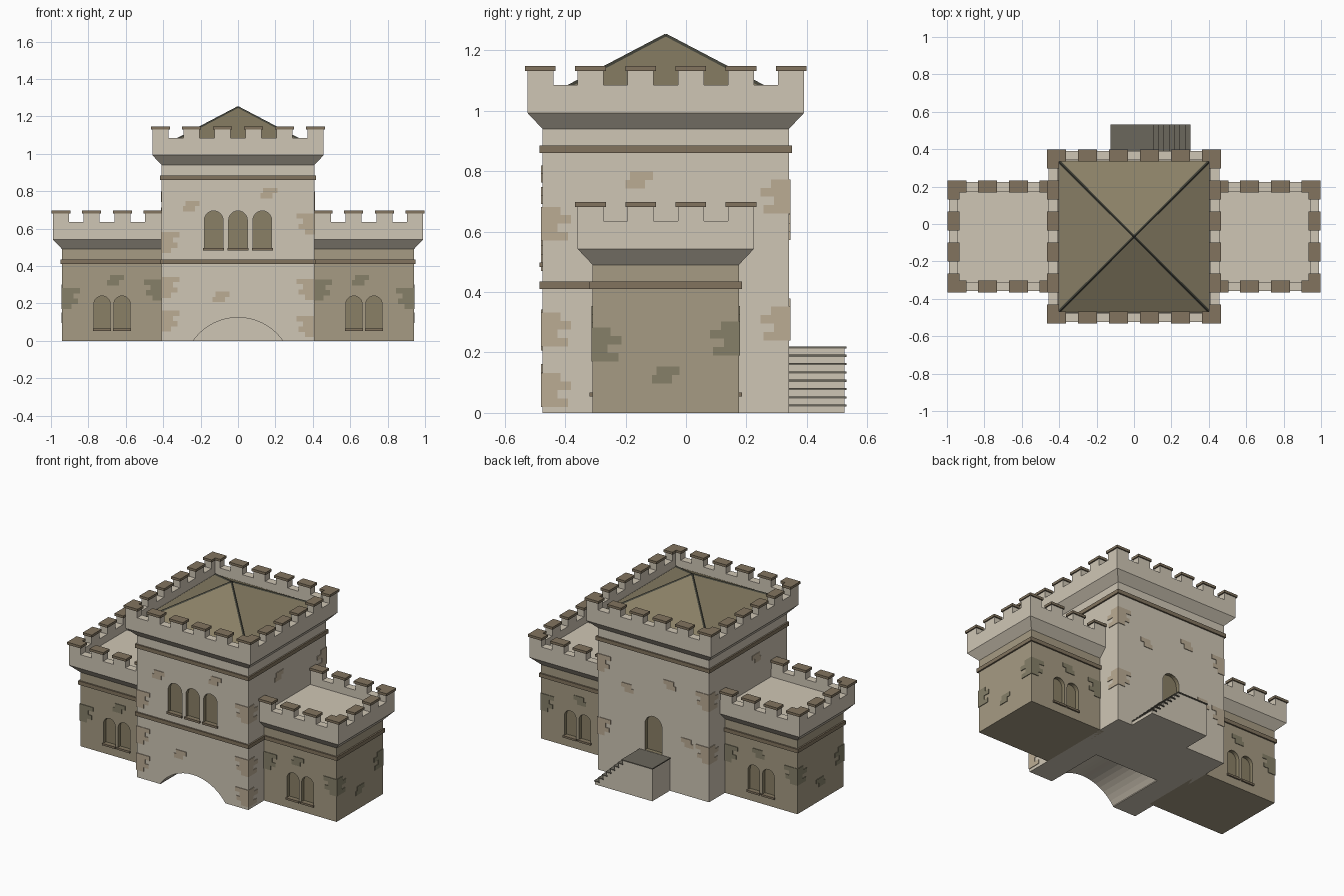
import bpy, bmesh, math
from mathutils import Vector

if "Cube" in bpy.data.objects:
    bpy.data.objects.remove(bpy.data.objects["Cube"])


def material(name, hexa):
    m = bpy.data.materials.new(name)
    srgb = [int(hexa[i:i + 2], 16) / 255 for i in (0, 2, 4)]
    m.diffuse_color = [((v + 0.055) / 1.055) ** 2.4 for v in srgb] + [1]
    m.use_nodes = True
    m.node_tree.nodes["Principled BSDF"].inputs["Base Color"].default_value = m.diffuse_color
    return m


LIGHT = material("light_stone", "CFC6B5")
TAN = material("tan_stone", "A69B83")
TRIM = material("brown_trim", "82745F")
OLIVE = material("olive_roof", "8A8066")
DARK = material("dark_ridge", "44443A")
GREY = material("grey_tread", "6B675C")
SPOT_L = material("light_wall_bricks", "BBAC94")
SPOT_T = material("tan_wall_bricks", "868069")

CY = -0.067                      # y centre of the castle
H = 0.408                        # tower half width
WX, WY = 0.94, 0.242             # wing end, wing half depth


def finish(name, bm, mat):
    bmesh.ops.recalc_face_normals(bm, faces=bm.faces)
    me = bpy.data.meshes.new(name)
    bm.to_mesh(me)
    bm.free()
    me.materials.append(mat)
    ob = bpy.data.objects.new(name, me)
    bpy.context.collection.objects.link(ob)
    return ob


def boxes(name, items, mat):
    bm = bmesh.new()
    for b in items:
        mid = [(b[i] + b[i + 1]) / 2 for i in (0, 2, 4)]
        size = [abs(b[i + 1] - b[i]) for i in (0, 2, 4)]
        for v in bmesh.ops.create_cube(bm, size=1)["verts"]:
            v.co = [mid[k] + v.co[k] * size[k] for k in range(3)]
    return finish(name, bm, mat)


def loft(name, rings, mat):
    """Solid from stacked rectangles (x0, x1, y0, y1, z)."""
    bm = bmesh.new()
    loops = [[bm.verts.new(p) for p in ((a, c, z), (b, c, z), (b, d, z), (a, d, z))]
             for a, b, c, d, z in rings]
    for lo, hi in zip(loops, loops[1:]):
        for i in range(4):
            bm.faces.new((lo[i], lo[i - 1], hi[i - 1], hi[i]))
    bm.faces.new(loops[0])
    bm.faces.new(loops[-1])
    return finish(name, bm, mat)


def prisms(name, items, mat):
    """Profiles in x/z extruded from y0 to y1."""
    bm = bmesh.new()
    for prof, y0, y1 in items:
        a = [bm.verts.new((x, y0, z)) for x, z in prof]
        b = [bm.verts.new((x, y1, z)) for x, z in prof]
        bm.faces.new(a)
        bm.faces.new(b)
        for i in range(len(a)):
            bm.faces.new((a[i], a[i - 1], b[i - 1], b[i]))
    return finish(name, bm, mat)


def arch(cx, w, z0, z1, n=12):
    r = w / 2
    return [(cx - r, z0), (cx + r, z0)] + [
        (cx + r * math.cos(math.pi * i / n), z1 - r + r * math.sin(math.pi * i / n))
        for i in range(n + 1)]


def cut(ob, cutter):
    m = ob.modifiers.new("cut", "BOOLEAN")
    m.operation, m.solver, m.object = "DIFFERENCE", "EXACT", cutter
    m.material_mode = "TRANSFER"
    bpy.context.view_layer.objects.active = ob
    bpy.ops.object.modifier_apply(modifier=m.name)
    bpy.data.objects.remove(cutter)


def merlon_row(u0, u1, n, axis, edge, sign, z):
    """Merlons and caps along one parapet side; edge is the outer face."""
    body, caps = [], []
    for i in range(n):
        u = u0 + 0.043 + (u1 - u0 - 0.086) * i / (n - 1)
        for lst, w, out, inn, a, b in ((body, 0.043, 0, 0.05, z, z + 0.046),
                                       (caps, 0.051, 0.008, 0.057, z + 0.046, z + 0.062)):
            s = sorted((edge + sign * out, edge - sign * inn))
            lst.append((u - w, u + w, *s, a, b) if axis == "x" else (*s, u - w, u + w, a, b))
    return body, caps


def brick_patch(axis, face, u, z):
    """Small staggered group of bricks on a flat wall."""
    out = []
    for i, (a, b) in enumerate(((-0.045, 0.02), (-0.03, 0.045))):
        z0 = z - 0.028 + 0.028 * i
        f = (face - 0.004, face + 0.004)
        out.append((u + a, u + b, *f, z0, z0 + 0.028) if axis == "x"
                   else (*f, u + a, u + b, z0, z0 + 0.028))
    return out


def corner_patch(x, y, sx, sy, z, rows=4):
    """Staggered bricks that wrap around a wall corner."""
    lens = (0.05, 0.085, 0.06, 0.095, 0.045)
    return [(*sorted((x + sx * 0.004, x - sx * lens[i])),
             *sorted((y + sy * 0.004, y - sy * lens[i + 1 - 2 * (i % 2)])),
             z + 0.028 * i, z + 0.028 * (i + 1)) for i in range(rows)]


FRONT, BACK = CY - H, CY + H

# Tower with flared parapet and sunken top
P = H + 0.05
sq = lambda h, z: (-h, h, CY - h, CY + h, z)
tower = loft("tower", [sq(H, 0), sq(H, 0.94), sq(P, 0.993), sq(P, 1.085),
                       sq(P - 0.05, 1.085), sq(P - 0.05, 1.035)], LIGHT)
# Gate passage: shallow circular arch, half the tower deep
R, ZC = 0.293, -0.168
half = math.asin(0.27 / R)
gate = [(R * math.sin(half * (i / 10 - 1)), ZC + R * math.cos(half * (i / 10 - 1)))
        for i in range(21)]
gate = [(-0.24, -0.05)] + [p for p in gate if p[1] > 0.003] + [(0.24, -0.05)]
cut(tower, prisms("gate_cutter", [(gate, FRONT - 0.05, CY)], LIGHT))
# Tower windows and rear door
holes = [(arch(x, 0.10, 0.495, 0.695), FRONT - 0.05, FRONT + 0.025) for x in (-0.13, 0, 0.13)]
holes.append((arch(0, 0.125, 0.222, 0.46), BACK - 0.025, BACK + 0.05))
cut(tower, prisms("tower_window_cutter", holes, OLIVE))
boxes("tower_sills", [(x - 0.056, x + 0.056, FRONT - 0.01, FRONT + 0.01, 0.483, 0.497)
                      for x in (-0.13, 0, 0.13)], TRIM)

# Tower battlements
body, caps = [], []
for s in (1, -1):
    for axis, c in (("x", 0), ("y", CY)):
        edge = (CY if axis == "x" else 0) + s * P
        b, k = merlon_row(c - P, c + P, 6, axis, edge, s, 1.085)
        body += b
        caps += k
boxes("tower_merlons", body, LIGHT)
boxes("tower_merlon_caps", caps, TRIM)

# Pyramid roof and hip ridges
loft("roof", [sq(0.405, 1.035), sq(0.4, 1.04), sq(0.001, 1.25)], OLIVE)
bm = bmesh.new()
top = Vector((0, CY, 1.25))
for sx in (1, -1):
    for sy in (1, -1):
        d = Vector((sx * 0.4, CY + sy * 0.4, 1.04)) - top
        geo = bmesh.ops.create_cone(bm, segments=4, radius1=0.008, radius2=0.008,
                                    depth=d.length, cap_ends=True)
        rot = d.to_track_quat("Z", "Y")
        for v in geo["verts"]:
            v.co = rot @ v.co + top + d / 2 - Vector((0, 0, 0.003))
finish("roof_ridges", bm, DARK)

# Wings, built on both sides
for s, side in ((1, "right"), (-1, "left")):
    def rect(x0, x1, h, z):
        return (*sorted((s * x0, s * x1)), CY - h, CY + h, z)
    E, D = WX + 0.05, WY + 0.05
    wing = loft(side + "_wing", [rect(0.38, WX, WY, 0), rect(0.38, WX, WY, 0.49)], TAN)
    loft(side + "_wing_parapet", [rect(0.38, WX, WY, 0.49), rect(0.37, E, D, 0.543),
                                  rect(0.37, E, D, 0.635), rect(0.38, E - 0.05, WY, 0.635),
                                  rect(0.38, E - 0.05, WY, 0.585)], LIGHT)
    holes, sills = [], []
    for x in (s * 0.62, s * 0.727):
        for f, y in ((-1, CY - WY), (1, CY + WY)):
            holes.append((arch(x, 0.087, 0.065, 0.24), *sorted((y + f * 0.05, y - f * 0.025))))
            sills.append((x - 0.048, x + 0.048, y - 0.01, y + 0.01, 0.054, 0.067))
    cut(wing, prisms("wing_window_cutter", holes, OLIVE))
    boxes(side + "_wing_sills", sills, TRIM)
    # wing battlements
    body, caps = merlon_row(CY - D, CY + D, 4, "y", s * E, s, 0.635)
    for f in (1, -1):
        b, k = merlon_row(*sorted((s * 0.41, s * E)), 4, "x", CY + f * D, f, 0.635)
        body += b
        caps += k
    boxes(side + "_wing_merlons", body, LIGHT)
    boxes(side + "_wing_merlon_caps", caps, TRIM)
    # wing brickwork
    bricks = brick_patch("y", s * WX, CY, 0.125)
    for f in (1, -1):
        y = CY + f * WY
        bricks += corner_patch(s * WX, y, s, f, 0.17 if f < 0 else 0.19)
        bricks += corner_patch(s * H, y, -s, f, 0.215)
        bricks += brick_patch("x", y, s * 0.655, 0.325)
    boxes(side + "_wing_bricks", bricks, SPOT_T)

# Trim bands
bands = [(-H - 0.01, H + 0.01, CY - H - 0.01, CY + H + 0.01, 0.86, 0.885),
         (-H - 0.01, H + 0.01, FRONT - 0.01, -0.25, 0.41, 0.435)]
for s in (1, -1):
    bands.append((s * 0.39, s * (WX + 0.01), CY - WY - 0.01, CY + WY + 0.01, 0.41, 0.435))
boxes("trim_bands", bands, TRIM)

# Tower brickwork
bricks = []
for x, z in ((-0.25, 0.72), (0.165, 0.79), (-0.09, 0.235)):
    bricks += brick_patch("x", FRONT, x, z)
for x, z in ((0.19, 0.6), (-0.12, 0.7), (-0.25, 0.35)):
    bricks += brick_patch("x", BACK, x, z)
for s in (1, -1):
    bricks += brick_patch("y", s * H, -0.155, 0.77)
for sx, sy, z in ((-1, -1, 0.47), (-1, -1, 0.23), (-1, -1, 0.05), (1, -1, 0.57), (1, -1, 0.22),
                  (1, -1, 0.02), (1, 1, 0.66), (1, 1, 0.24), (-1, 1, 0.6), (-1, 1, 0.25)):
    bricks += corner_patch(sx * H, CY + sy * H, sx, sy, z)
boxes("tower_bricks", bricks, SPOT_L)

# Rear landing and stairs
rise, run = 0.22 / 8, 0.2 / 7
steps, treads = [], []
for i in range(8):
    x0, x1 = (-0.12, 0.1) if i == 7 else (0.3 - run * (i + 1), 0.3 - run * i)
    z = rise * (i + 1)
    steps.append((x0, x1, BACK - 0.01, 0.525, 0, z - 0.007))
    treads.append((x0 - 0.005, x1 + 0.003, BACK - 0.001, 0.531, z - 0.007, z))
boxes("stair_blocks", steps, LIGHT)
boxes("stair_treads", treads, GREY)
